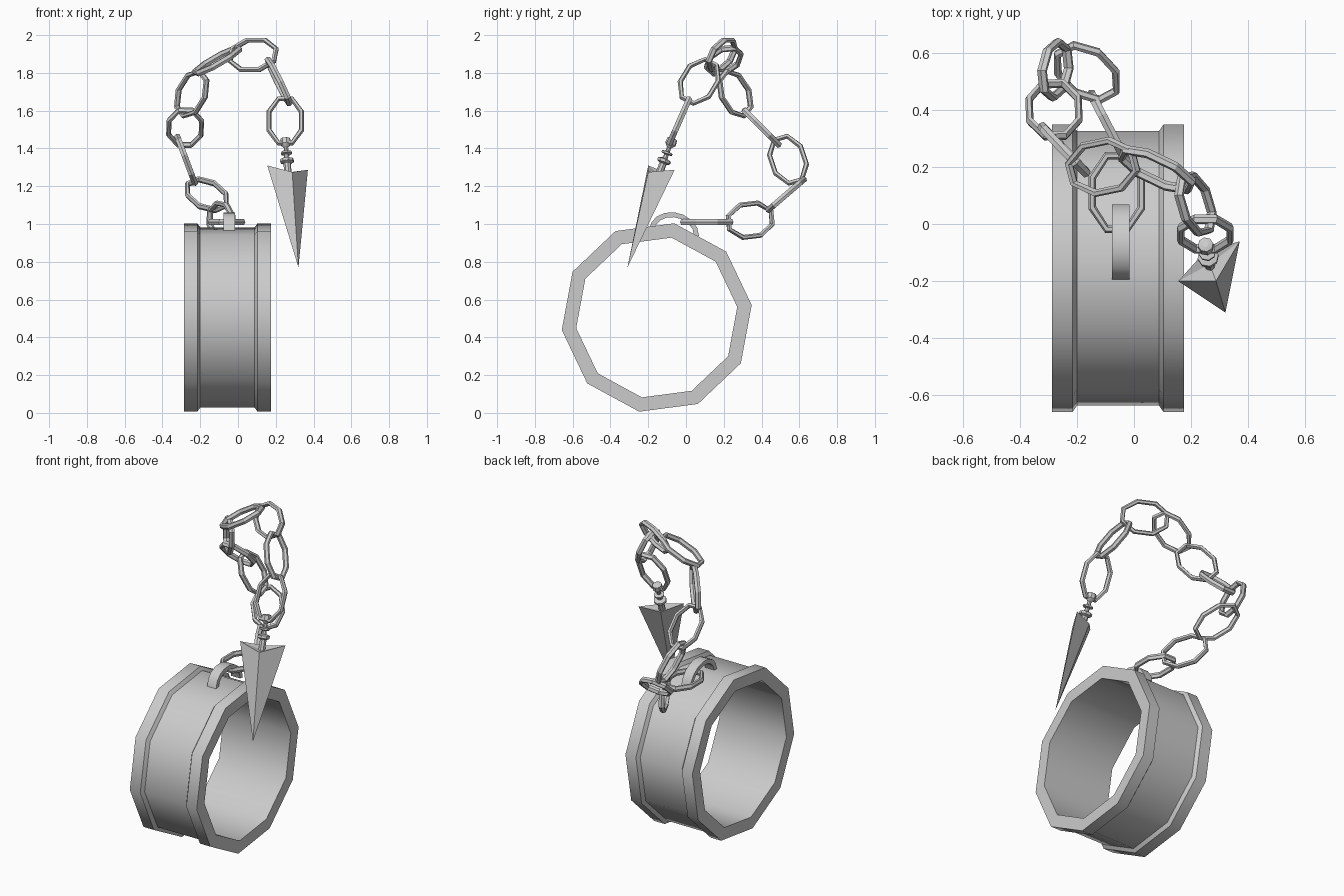
import bpy, math
from mathutils import Vector, Matrix

if "Cube" in bpy.data.objects:
    bpy.data.objects.remove(bpy.data.objects["Cube"])

TAU = 2 * math.pi


def make(name, verts, faces, smooth=None):
    me = bpy.data.meshes.new(name)
    me.from_pydata([tuple(v) for v in verts], [], faces)
    ob = bpy.data.objects.new(name, me)
    bpy.context.collection.objects.link(ob)
    bpy.ops.object.select_all(action='DESELECT')
    ob.select_set(True)
    bpy.context.view_layer.objects.active = ob
    bpy.ops.object.mode_set(mode='EDIT')
    bpy.ops.mesh.select_all(action='SELECT')
    bpy.ops.mesh.normals_make_consistent(inside=False)
    bpy.ops.object.mode_set(mode='OBJECT')
    if smooth:
        bpy.ops.object.shade_smooth_by_angle(angle=math.radians(smooth))
    return ob


def grid_faces(rows, cols, wrap_rows=True):
    return [(i * cols + j, i * cols + (j + 1) % cols,
             (i + 1) % rows * cols + (j + 1) % cols, (i + 1) % rows * cols + j)
            for i in range(rows if wrap_rows else rows - 1) for j in range(cols)]


# Ten-sided cuff with raised rims, profile (x, radius) turned about the x axis
profile = [(-.287, .43), (-.287, .507), (-.215, .507), (-.2, .485),
           (.088, .485), (.103, .507), (.175, .507), (.175, .43)]
verts = []
for i in range(10):
    a = math.radians(7.5 + 36 * i)
    verts += [(x, -.155 + r * math.cos(a), .505 + r * math.sin(a)) for x, r in profile]
make("cuff", verts, grid_faces(10, len(profile)), 40)

# Arched staple holding the chain to the cuff
verts = []
for i in range(9):
    a = math.radians(180 - 180 * i / 8)
    for x, d in ((-.077, 0), (-.015, 0), (-.015, -.026), (-.077, -.026)):
        y, z = (.132 + d) * math.cos(a), .95 + (.112 + d) * math.sin(a)
        verts.append((x, -.063 + y, z - .1 * y))
make("staple", verts, grid_faces(9, 4, False) + [(0, 1, 2, 3), (32, 33, 34, 35)], 40)


# Chain of long octagonal links
def link(name, center, along, normal):
    d = Vector(along).normalized()
    n = Vector(normal)
    n = (n - d * n.dot(d)).normalized()
    s = n.cross(d)
    verts = []
    for i in range(8):
        a = TAU * (i + .5) / 8
        for j in range(6):
            b = TAU * j / 6
            k = .014 * math.cos(b)
            verts.append(Vector(center) + d * (.139 + k) * math.cos(a)
                         + s * (.093 + k) * math.sin(a) + n * .018 * math.sin(b))
    make(name, verts, grid_faces(8, 6))


links = [  # centre, long direction, normal
    ((-.06, .11, 1.01), (0, 1, 0), (0, 0, 1)),
    ((-.09, .34, 1.02), (-.13, .25, .03), (.25, .13, 0)),
    ((-.165, .53, 1.155), (-.13, .14, .12), (0, -.65, .76)),
    ((-.275, .54, 1.34), (-.09, -.08, .24), (.93, 0, .35)),
    ((-.28, .40, 1.51), (.03, -.7, .7), (0, .7, .7)),
    ((-.245, .26, 1.69), (.14, -.15, .22), (.7, .7, 0)),
    ((-.11, .2, 1.865), (.24, .05, .14), (-.45, -.2, .85)),
    ((.08, .19, 1.895), (.25, -.12, 0), (.35, .75, -.4)),
    ((.215, .07, 1.755), (.12, -.14, -.23), (.88, .1, .45)),
    ((.25, -.035, 1.545), (0, .11, .25), (0, .25, -.11)),
]
for i, args in enumerate(links):
    link(f"chain_link_{i + 1}", *args)

# Beaded stem, turned along the line from the last link to the spike
top, base = Vector((.25, -.07, 1.455)), Vector((.265, -.145, 1.26))
axis = base - top
rot = axis.to_track_quat('Z', 'Y').to_matrix()
stem = [(0, .012), (.005, .027), (.035, .03), (.055, .012), (.075, .012), (.08, .03),
        (.09, .03), (.095, .012), (.115, .015), (.122, .037), (.137, .037),
        (.145, .02), (.21, .02)]
verts = [top + rot @ Vector((r * math.cos(TAU * j / 8), r * math.sin(TAU * j / 8), t))
         for t, r in stem for j in range(8)]
last = 8 * (len(stem) - 1)
make("stem", verts, grid_faces(len(stem), 8, False)
     + [tuple(range(8)), tuple(range(last, last + 8))])

# Flattened four-sided spike with a dished top
verts = [(.155, -.2, 1.31), (.287, -.2, 1.275), (.37, -.06, 1.287), (.245, -.1, 1.27),
         (.265, -.14, 1.26), (.32, -.31, .77)]
make("spike", verts, [f for i in range(4)
                      for f in ((i, (i + 1) % 4, 5), (i, 4, (i + 1) % 4))])
